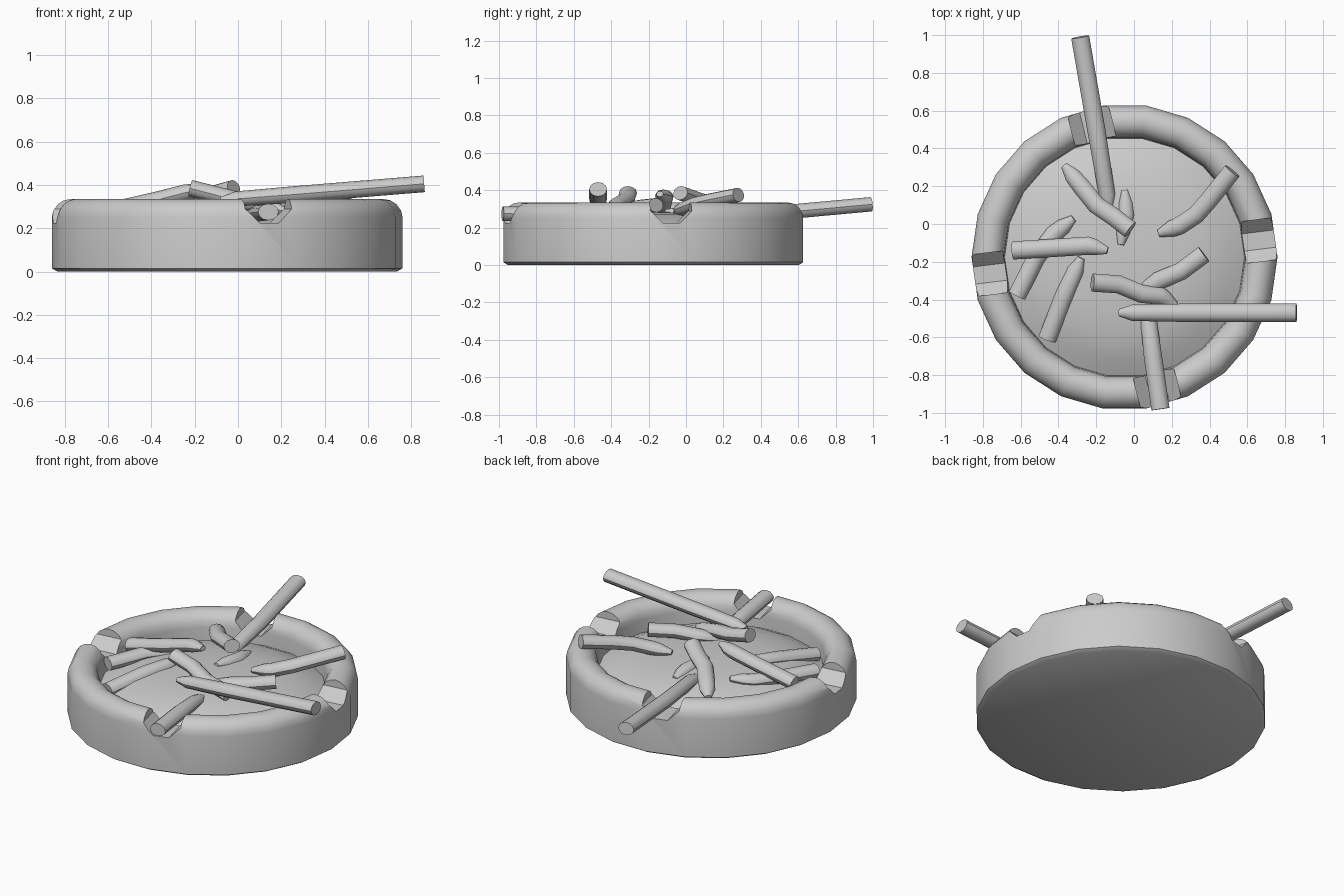
import bpy, bmesh
from math import cos, sin, pi, radians
from mathutils import Vector, Matrix

if "Cube" in bpy.data.objects:
    bpy.data.objects.remove(bpy.data.objects["Cube"])

CENTRE = Vector((-0.05, -0.175, 0))
SIDES = 22

grey = bpy.data.materials.new("plain grey")
grey.use_nodes = True
grey.diffuse_color = (0.6, 0.6, 0.6, 1)
grey.node_tree.nodes["Principled BSDF"].inputs["Base Color"].default_value = (0.6, 0.6, 0.6, 1)


def finish(name, bm):
    bmesh.ops.recalc_face_normals(bm, faces=bm.faces)
    mesh = bpy.data.meshes.new(name)
    bm.to_mesh(mesh)
    bm.free()
    mesh.materials.append(grey)
    obj = bpy.data.objects.new(name, mesh)
    bpy.context.collection.objects.link(obj)
    return obj


def smooth(obj):
    bpy.ops.object.select_all(action='DESELECT')
    obj.select_set(True)
    bpy.context.view_layer.objects.active = obj
    bpy.ops.object.shade_smooth_by_angle(angle=radians(35))


def skin(bm, rings):
    """Bridge rings of points and cap both ends."""
    loops = [[bm.verts.new(p) for p in ring] for ring in rings]
    n = len(loops[0])
    for a, b in zip(loops, loops[1:]):
        for i in range(n):
            j = (i + 1) % n
            bm.faces.new((a[i], a[j], b[j], b[i]))
    bm.faces.new(loops[0])
    bm.faces.new(loops[-1])


def lathe(name, profile):
    bm = bmesh.new()
    turns = [2 * pi * i / SIDES for i in range(SIDES)]
    skin(bm, [[CENTRE + Vector((r * cos(t), r * sin(t), z)) for t in turns] for r, z in profile])
    return finish(name, bm)


def roll(name, points, blunt_start=True, blunt_end=True, radius=0.048):
    """Slightly flattened tube along a path, with blunt or pinched ends."""
    pts = [Vector(p) for p in points]
    widths = [radius] * len(pts)
    for blunt, at, step in ((blunt_start, 0, 1), (blunt_end, -1, -1)):
        if not blunt:
            tip = pts[at]
            neck = tip + (pts[at + step] - tip).normalized() * 0.07
            spot = 1 if at == 0 else len(pts) - 1
            pts.insert(spot, neck)
            widths.insert(spot, radius * 0.9)
            widths[at] = radius * 0.4
    rings = []
    for i, p in enumerate(pts):
        along = (pts[min(i + 1, len(pts) - 1)] - pts[max(i - 1, 0)]).normalized()
        side = along.cross(Vector((0, 0, 1))).normalized()
        up = side.cross(along)
        rings.append([p + widths[i] * (side * cos(t) + up * sin(t) * 0.8)
                      for t in (2 * pi * k / 12 for k in range(12))])
    bm = bmesh.new()
    skin(bm, rings)
    smooth(finish(name, bm))


# Dish with a rounded rim
rim = [(0.725 + 0.085 * cos(pi * k / 8), 0.25 + 0.085 * sin(pi * k / 8)) for k in range(9)]
dish = lathe("dish", [(0.785, 0), (0.81, 0.015)] + rim + [(0.63, 0.1)])

# Four rest notches cut through the rim
for angle in (7, 104, 187, 284):
    bm = bmesh.new()
    turn = Matrix.Rotation(radians(angle), 4, 'Z')
    skin(bm, [[CENTRE + turn @ Vector((x, 0.12 * cos(t), 0.335 + 0.12 * sin(t)))
               for t in (pi / 8 + k * pi / 4 for k in range(8))] for x in (0.5, 0.95)])
    cutter = finish("notch_cutter", bm)
    cutter.hide_render = True
    cut = dish.modifiers.new("notch", 'BOOLEAN')
    cut.operation = 'DIFFERENCE'
    cut.solver = 'EXACT'
    cut.object = cutter
    bpy.context.view_layer.objects.active = dish
    bpy.ops.object.modifier_apply(modifier=cut.name)
    bpy.data.objects.remove(cutter)
smooth(dish)

# Ash mound filling the dish
smooth(lathe("ash_mound", [(0.64, 0.12), (0.64, 0.17), (0.55, 0.215), (0.45, 0.25),
                           (0.3, 0.272), (0.15, 0.28), (0.02, 0.283)]))

# Long rolls resting on the rim
roll("long_roll_right", [(-0.08, -0.47, 0.33), (0.25, -0.47, 0.355), (0.86, -0.47, 0.405)], False)
roll("long_roll_back", [(-0.13, 0.08, 0.26), (-0.2, 0.5, 0.28), (-0.285, 0.99, 0.325)], False)
roll("short_roll_front", [(0.14, -0.98, 0.275), (0.1, -0.7, 0.27), (0.07, -0.45, 0.26)], True, False)

# Bent and pinched stubs in the ash
roll("stub_back_left", [(-0.37, 0.31, 0.28), (-0.28, 0.2, 0.31), (-0.2, 0.1, 0.34),
                        (-0.11, 0.04, 0.36), (-0.02, -0.03, 0.385)], False)
roll("stub_back_right", [(0.52, 0.28, 0.375), (0.4, 0.13, 0.345), (0.33, 0.05, 0.325),
                         (0.24, -0.01, 0.3), (0.13, -0.05, 0.285)], True, False)
roll("stub_centre_right", [(0.37, -0.16, 0.32), (0.25, -0.25, 0.31), (0.13, -0.3, 0.295),
                           (0.02, -0.38, 0.27)], True, False)
roll("stub_centre_front", [(-0.22, -0.31, 0.385), (-0.08, -0.32, 0.35), (0.04, -0.37, 0.32),
                           (0.14, -0.38, 0.3), (0.22, -0.43, 0.28)], True, False)
roll("stub_left", [(-0.64, -0.14, 0.27), (-0.4, -0.125, 0.325), (-0.24, -0.115, 0.365),
                   (-0.14, -0.14, 0.38)], True, False)
roll("stub_front_left", [(-0.46, -0.61, 0.22), (-0.37, -0.38, 0.26), (-0.28, -0.18, 0.285)], True, False)
roll("stub_far_left", [(-0.62, -0.38, 0.25), (-0.52, -0.18, 0.26), (-0.42, -0.05, 0.26),
                       (-0.32, 0.03, 0.275)], True, False)
roll("stub_buried", [(-0.05, 0.18, 0.26), (-0.04, 0.05, 0.27), (-0.07, -0.11, 0.285)], False, False, 0.042)
